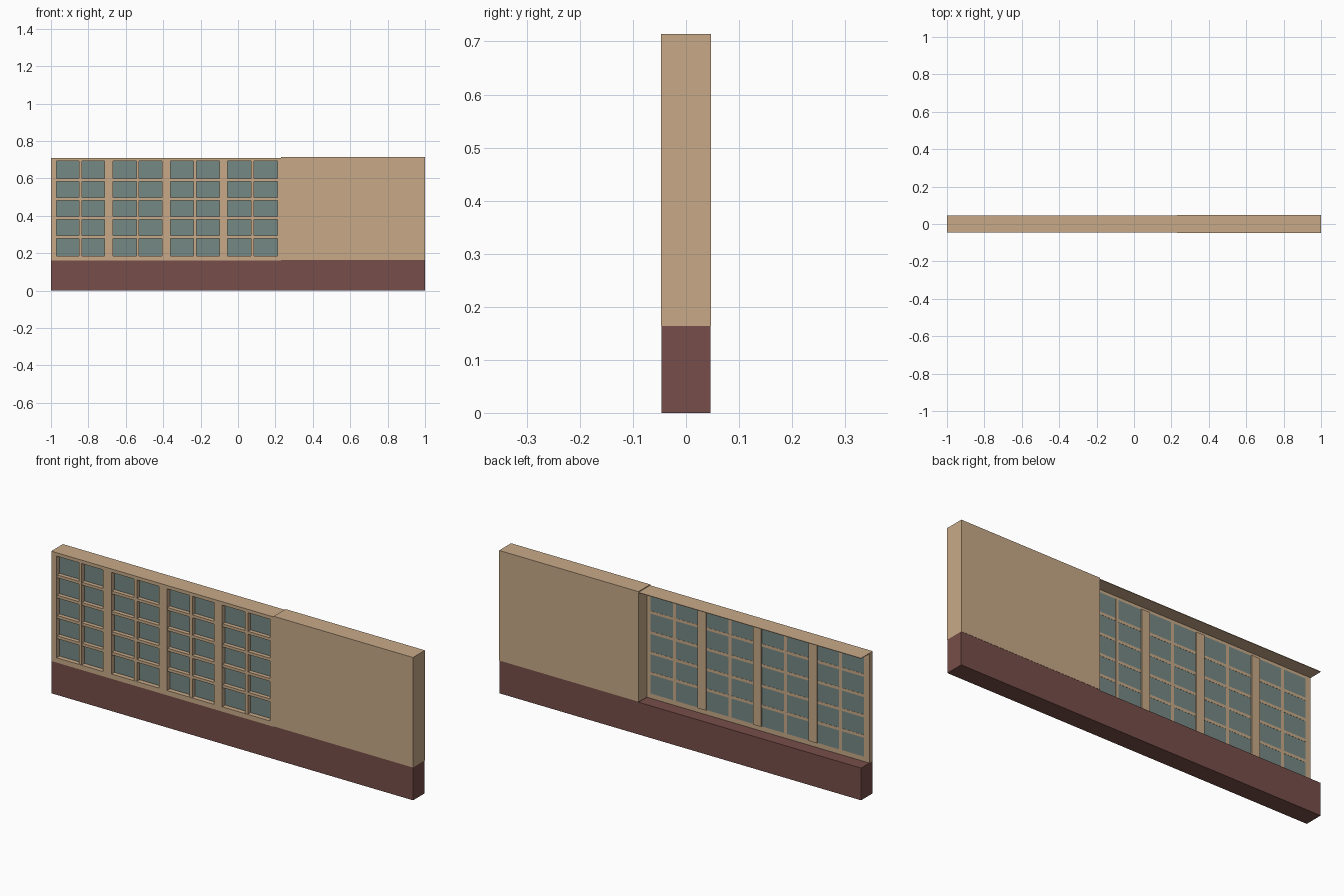
import bpy, bmesh
from mathutils import Vector

if "Cube" in bpy.data.objects:
    bpy.data.objects.remove(bpy.data.objects["Cube"])


def material(name, rgb):
    m = bpy.data.materials.new(name)
    m.diffuse_color = (*rgb, 1)
    m.use_nodes = True
    m.node_tree.nodes["Principled BSDF"].inputs["Base Color"].default_value = m.diffuse_color
    return m


TAN = material("tan plaster", (0.578, 0.402, 0.250))
MAROON = material("maroon base", (0.184, 0.076, 0.067))
GLASS = material("grey green glass", (0.178, 0.250, 0.235))


def boxes(name, mat, specs):
    """One object made of boxes given as (x0, x1, y0, y1, z0, z1)."""
    bm = bmesh.new()
    for x0, x1, y0, y1, z0, z1 in specs:
        made = bmesh.ops.create_cube(bm, size=1)["verts"]
        size = Vector((x1 - x0, y1 - y0, z1 - z0))
        mid = Vector((x0 + x1, y0 + y1, z0 + z1)) / 2
        for v in made:
            v.co = Vector(a * b for a, b in zip(v.co, size)) + mid
    mesh = bpy.data.meshes.new(name)
    bm.to_mesh(mesh)
    bm.free()
    mesh.materials.append(mat)
    ob = bpy.data.objects.new(name, mesh)
    bpy.context.collection.objects.link(ob)
    return ob


SPLIT = 0.23                        # where the windows meet the solid wall
FRONT, BACK = -0.046, 0.046
PANE_BACK, FRAME_BACK = -0.020, -0.014
SILL, HEAD = 0.185, 0.693           # window opening heights
BASE_TOP, FRAME_TOP = 0.161, 0.710
WINDOWS = [(-0.970, -0.713), (-0.667, -0.405), (-0.360, -0.100), (-0.055, 0.210)]

# base and solid wall
boxes("base", MAROON, [(-1, SPLIT, FRONT, BACK, 0, BASE_TOP),
                       (SPLIT, 1, FRONT, BACK, 0, 0.164)])
boxes("solid_wall", TAN, [(SPLIT, 1, -0.047, 0.047, 0.164, 0.714)])

# window frame: rails, end posts and posts between the windows
edges = [-1] + [x for w in WINDOWS for x in w] + [SPLIT]
frame = [(edges[0], SPLIT, FRONT, PANE_BACK, BASE_TOP, SILL),
         (edges[0], SPLIT, FRONT, PANE_BACK, HEAD, FRAME_TOP)]
for i in range(0, len(edges), 2):
    outer = i in (0, len(edges) - 2)
    frame.append((edges[i], edges[i + 1], FRONT,
                  PANE_BACK if outer else FRAME_BACK, SILL, HEAD))
boxes("window_frame", TAN, frame)

# thin top board reaching to the back of the wall
boxes("top_board", TAN, [(-1, SPLIT, FRONT, BACK, FRAME_TOP - 0.003, FRAME_TOP)])

# glass and glazing bars
glass, bars = [], []
for x0, x1 in WINDOWS:
    glass.append((x0, x1, PANE_BACK - 0.003, PANE_BACK, SILL, HEAD))
    mid = (x0 + x1) / 2
    bars.append((mid - 0.008, mid + 0.008, FRONT + 0.002, PANE_BACK + 0.001, SILL, HEAD))
    for k in range(1, 5):
        z = SILL + (HEAD - SILL) * k / 5
        bars.append((x0, x1, FRONT + 0.003, PANE_BACK + 0.0008, z - 0.007, z + 0.007))
boxes("window_glass", GLASS, glass)
boxes("glazing_bars", TAN, bars)
